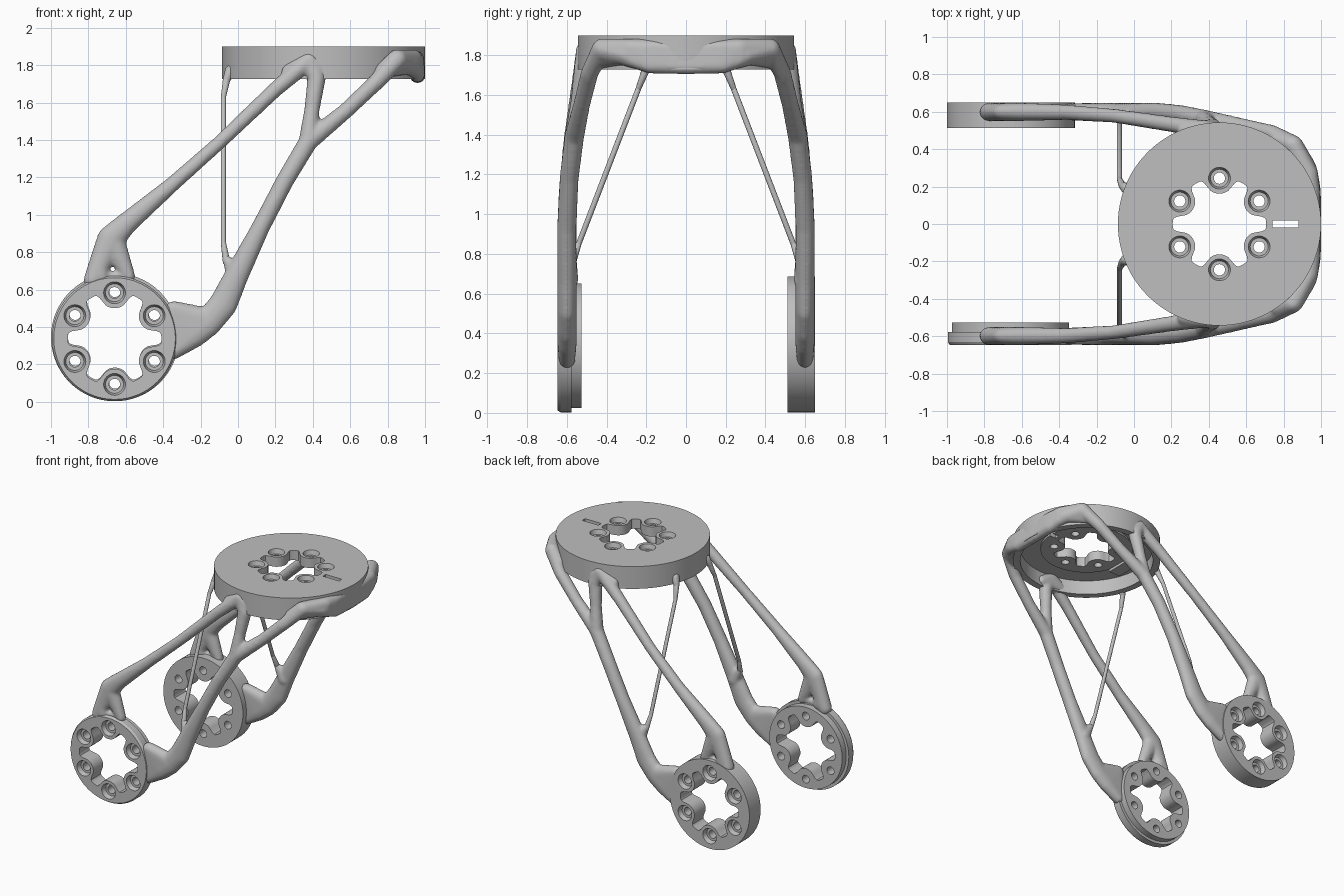
import bpy, bmesh, math
from mathutils import Matrix, Vector

if "Cube" in bpy.data.objects:
    bpy.data.objects.remove(bpy.data.objects["Cube"])

grey = bpy.data.materials.new("plain grey")
grey.use_nodes = True
colour = (0.52, 0.52, 0.52, 1)
grey.diffuse_color = colour
grey.node_tree.nodes["Principled BSDF"].inputs["Base Color"].default_value = colour


def make_object(name, bm, matrix=Matrix()):
    bmesh.ops.recalc_face_normals(bm, faces=bm.faces)
    mesh = bpy.data.meshes.new(name)
    bm.to_mesh(mesh)
    bm.free()
    mesh.materials.append(grey)
    obj = bpy.data.objects.new(name, mesh)
    obj.matrix_world = matrix
    bpy.context.collection.objects.link(obj)
    return obj


def bake(obj):
    """Replace the mesh with its modified result."""
    deps = bpy.context.evaluated_depsgraph_get()
    mesh = bpy.data.meshes.new_from_object(obj.evaluated_get(deps))
    obj.modifiers.clear()
    obj.data = mesh


def shade(obj, degrees):
    bpy.ops.object.select_all(action='DESELECT')
    obj.select_set(True)
    bpy.context.view_layer.objects.active = obj
    bpy.ops.object.shade_smooth_by_angle(angle=math.radians(degrees))


def skin_rings(bm, rings):
    """Closed solid through a stack of equal rings of points."""
    loops = [[bm.verts.new(p) for p in ring] for ring in rings]
    n = len(loops[0])
    for a, b in zip(loops, loops[1:]):
        for i in range(n):
            j = (i + 1) % n
            bm.faces.new((a[i], a[j], b[j], b[i]))
    bm.faces.new(loops[0][::-1])
    bm.faces.new(loops[-1])


def lathe(bm, profile, n, cx=0, cy=0):
    turn = [math.tau * i / n for i in range(n)]
    skin_rings(bm, [[(cx + r * math.cos(t), cy + r * math.sin(t), z) for t in turn]
                    for r, z in profile])


def box(bm, centre, size):
    bmesh.ops.create_cube(bm, size=1, matrix=Matrix.Translation(centre)
                          @ Matrix.Diagonal((*size, 1)))


def lobe_radius(t):
    """Round opening, pushed inward around each bolt land."""
    off = (t % (math.pi / 3)) - math.pi / 6
    across = 0.245 * math.sin(off)
    if abs(across) >= 0.083:
        return 0.25
    return 0.245 * math.cos(off) - math.sqrt(0.083 ** 2 - across ** 2)


def lobe_ring(z, n=144):
    """Opening outline, averaged a little so its corners are rounded."""
    pts = []
    for i in range(n):
        t = math.tau * i / n
        r = sum(lobe_radius(t + math.radians(k)) for k in range(-3, 4)) / 7
        pts.append((r * math.cos(t), r * math.sin(t), z))
    return pts


def flange(name, profile, matrix, boxes=()):
    """Turned disc, outer face at local z = 0, with lobed opening and six bolt holes."""
    bm = bmesh.new()
    lathe(bm, profile, 96)
    obj = make_object(name, bm, matrix)
    cut = bmesh.new()
    skin_rings(cut, [lobe_ring(-0.3), lobe_ring(0.1)])
    for k in range(6):
        t = math.radians(30 + 60 * k)
        lathe(cut, [(0.03, -0.3), (0.03, -0.035), (0.048, -0.035), (0.06, 0.005), (0.06, 0.1)],
              32, 0.245 * math.cos(t), 0.245 * math.sin(t))
    for centre, size in boxes:
        box(cut, centre, size)
    cutter = make_object(name + "_cutter", cut, matrix)
    cutter.hide_render = True
    mod = obj.modifiers.new("openings", 'BOOLEAN')
    mod.operation = 'DIFFERENCE'
    mod.solver = 'EXACT'
    mod.object = cutter
    bpy.context.view_layer.update()
    bake(obj)
    bpy.data.objects.remove(cutter)
    shade(obj, 30)


# Top cup with slot
flange("top_flange",
       [(0.34, -0.075), (0.34, -0.06), (0.49, -0.06), (0.49, -0.173), (0.543, -0.173), (0.543, 0)],
       Matrix.Translation((0.457, 0, 1.9)), [((0.353, 0, 0), (0.14, 0.035, 0.6))])

# Small pad under the cup
bm = bmesh.new()
box(bm, (0.09, 0, 1.825), (0.1, 0.24, 0.04))
make_object("underside_pad", bm)

# Lower pair of joint flanges
flange("front_flange",
       [(0.313, -0.12), (0.313, -0.07), (0.335, -0.07), (0.335, -0.015), (0.325, 0)],
       Matrix.Translation((-0.66, -0.647, 0.338)) @ Matrix.Rotation(math.pi / 2, 4, 'X'))
flange("back_flange", [(0.342, -0.138), (0.342, 0)],
       Matrix.Translation((-0.658, 0.65, 0.345)) @ Matrix.Rotation(-math.pi / 2, 4, 'X'))

# Evenly spread directions for the rounded hulls
ball = []
for i in range(60):
    h = 1 - (2 * i + 1) / 60
    s = math.sqrt(1 - h * h)
    ball.append(Vector((s * math.cos(2.4 * i), s * math.sin(2.4 * i), h)))


def hull(bm, knots, side):
    """Convex skin around balls (x, depth, z, radius); depth is measured outward."""
    verts = []
    for x, y, z, r in knots:
        for d in ball:
            verts.append(bm.verts.new((x + d.x * r, side * (y + d.y * min(r, 0.05)), z + d.z * r)))
    bmesh.ops.convex_hull(bm, input=verts)
    bmesh.ops.delete(bm, geom=[v for v in bm.verts if not v.link_faces], context='VERTS')


def chain(bm, knots, side):
    for pair in zip(knots, knots[1:]):
        hull(bm, pair, side)


# Knots shared between branches
knee = (-0.68, 0.599, 0.87, 0.075)
ankle = (-0.16, 0.599, 0.425, 0.078)
fork = (0.375, 0.562, 1.39, 0.052)
crown = (0.38, 0.505, 1.825, 0.05)
shoulder = (0.85, 0.425, 1.83, 0.055)

upper_strut = [knee, (-0.6, 0.599, 0.95, 0.06), (-0.36, 0.597, 1.155, 0.042),
               (-0.1, 0.578, 1.385, 0.038), (0.2, 0.533, 1.67, 0.042), crown]
lower_strut = [ankle, (-0.08, 0.599, 0.52, 0.078), (-0.01, 0.599, 0.67, 0.066),
               (0.12, 0.6, 0.93, 0.05), (0.25, 0.588, 1.18, 0.049), fork]
fork_inner = [fork, (0.395, 0.54, 1.56, 0.042), (0.42, 0.515, 1.73, 0.05), crown]
fork_outer = [fork, (0.57, 0.525, 1.55, 0.043), (0.74, 0.485, 1.71, 0.045), shoulder]
rim_wrap = [shoulder, (0.935, 0.27, 1.785, 0.05), (0.957, 0.18, 1.75, 0.043),
            (0.96, -0.04, 1.745, 0.043)]
rim_upper = [shoulder, (0.935, 0.27, 1.835, 0.05), (0.95, 0.17, 1.835, 0.045),
             (0.95, -0.04, 1.835, 0.045)]
knee_legs = [[knee, (-0.775, 0.599, 0.65, 0.052)], [knee, (-0.585, 0.599, 0.67, 0.037)],
             [(-0.69, 0.599, 0.82, 0.05), (-0.63, 0.599, 0.825, 0.038)],
             [(-0.74, 0.599, 0.735, 0.05), (-0.735, 0.599, 0.67, 0.05)],
             [(-0.74, 0.599, 0.67, 0.028), (-0.58, 0.599, 0.67, 0.028)]]
stub = [(-0.01, 0.59, 0.67, 0.05), (-0.06, 0.572, 0.76, 0.025)]
ankle_web = [(-0.345, 0.599, 0.495, 0.045), (-0.35, 0.599, 0.265, 0.042),
             (-0.24, 0.599, 0.36, 0.075), ankle]
crown_web = [crown, (0.27, 0.5, 1.765, 0.04), (0.47, 0.5, 1.775, 0.04)]
shoulder_web = [shoulder, (0.77, 0.45, 1.77, 0.042), (0.93, 0.3, 1.8, 0.048)]
paths = [upper_strut, lower_strut, fork_inner, fork_outer, rim_wrap, rim_upper, stub] + knee_legs

for name, side in (("front", -1), ("back", 1)):
    # Blended organic frame
    bm = bmesh.new()
    for path in paths:
        chain(bm, path, side)
    for web in (ankle_web, crown_web, shoulder_web, rim_wrap[1:3] + rim_upper[1:3],
                rim_wrap[2:] + rim_upper[2:]):
        hull(bm, web, side)
    frame = make_object(name + "_frame", bm)
    mod = frame.modifiers.new("blend", 'REMESH')
    mod.mode = 'VOXEL'
    mod.voxel_size = 0.01
    mod = frame.modifiers.new("soften", 'SMOOTH')
    mod.iterations = 9
    bpy.context.view_layer.update()
    bake(frame)
    shade(frame, 60)

    # Thin diagonal brace flaring into the rim
    bm = bmesh.new()
    chain(bm, [(-0.062, 0.575, 0.75, 0.02), (-0.078, 0.54, 0.85, 0.014),
               (-0.078, 0.24, 1.63, 0.014), (-0.062, 0.205, 1.72, 0.02),
               (-0.04, 0.19, 1.77, 0.03)], side)
    shade(make_object(name + "_thin_brace", bm), 50)
